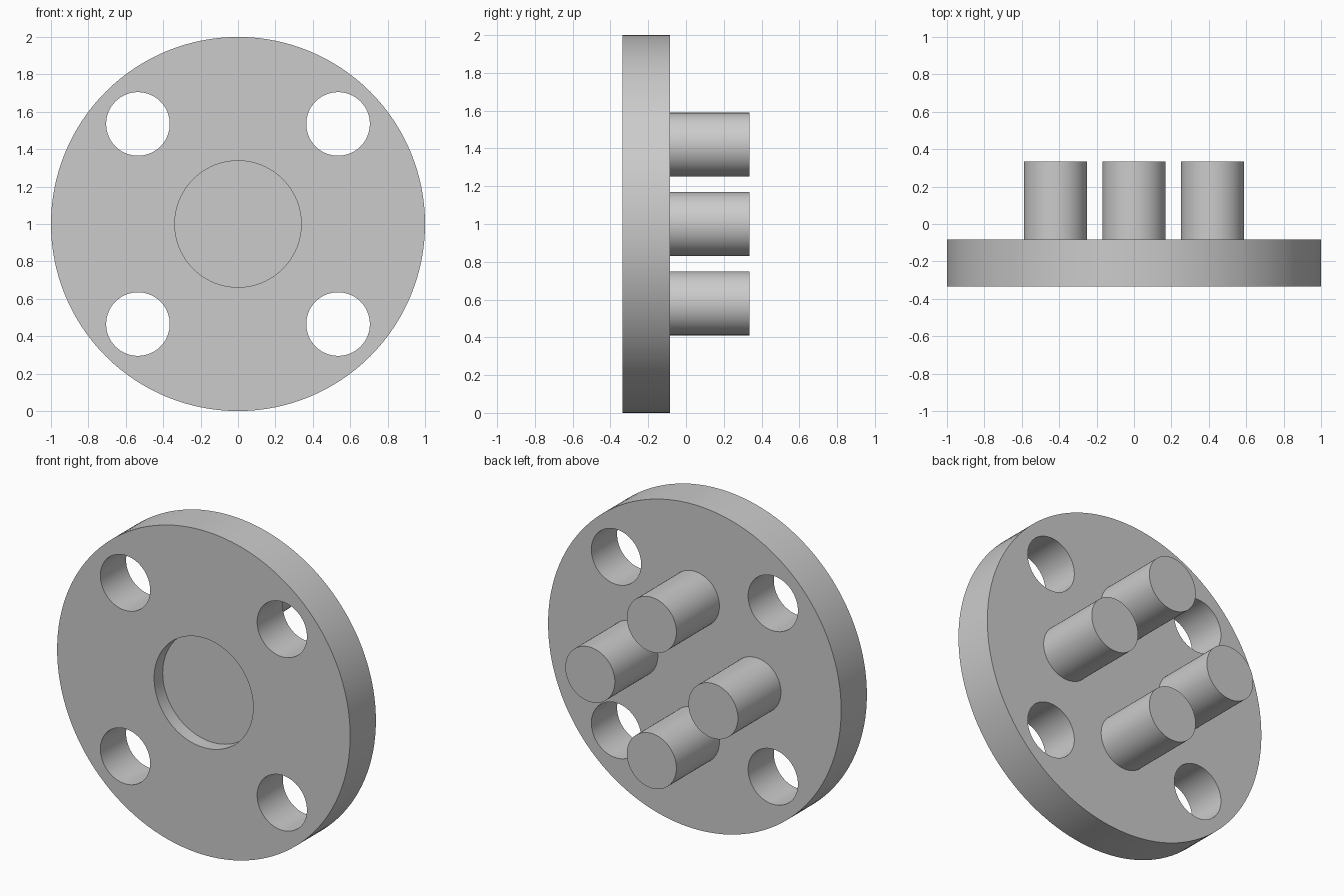
import bpy
import math

cube = bpy.data.objects.get("Cube")
if cube:
    bpy.data.objects.remove(cube, do_unlink=True)

FRONT, BACK, PEG_END = -0.335, -0.084, 0.335   # depths along y
CENTRE_Z = 1.0
HOLE = 0.535       # bolt hole offset in x and z
PEG = 0.42         # peg distance from the centre
RECESS = 0.084     # depth of the front recess

grey = bpy.data.materials.new("light_grey")
grey.use_nodes = True
colour = (0.6, 0.6, 0.6, 1.0)
grey.diffuse_color = colour
grey.node_tree.nodes["Principled BSDF"].inputs["Base Color"].default_value = colour


def cylinder(name, x, z, radius, y0, y1, sides=64):
    """Cylinder lying along y between y0 and y1."""
    bpy.ops.mesh.primitive_cylinder_add(
        vertices=sides, radius=radius, depth=y1 - y0,
        location=(x, (y0 + y1) / 2, CENTRE_Z + z), rotation=(math.pi / 2, 0, 0))
    obj = bpy.context.object
    obj.name = name
    obj.data.materials.append(grey)
    return obj


def smooth(obj):
    bpy.ops.object.select_all(action='DESELECT')
    obj.select_set(True)
    bpy.context.view_layer.objects.active = obj
    bpy.ops.object.shade_smooth_by_angle(angle=math.radians(30))


def cut(target, cutter):
    """Subtract the cutter from the target, then discard it."""
    cutter.hide_render = True
    mod = target.modifiers.new("cut", 'BOOLEAN')
    mod.operation = 'DIFFERENCE'
    mod.solver = 'EXACT'
    mod.object = cutter
    bpy.context.view_layer.objects.active = target
    bpy.ops.object.modifier_apply(modifier=mod.name)
    bpy.data.objects.remove(cutter, do_unlink=True)


# Round plate with four through holes and a shallow central recess
plate = cylinder("flange_plate", 0, 0, 1.0, FRONT, BACK, 128)
for sx in (-1, 1):
    for sz in (-1, 1):
        cut(plate, cylinder("hole_cutter", sx * HOLE, sz * HOLE, 0.17,
                            FRONT - 0.1, BACK + 0.1))
cut(plate, cylinder("recess_cutter", 0, 0, 0.338, FRONT - 0.1, FRONT + RECESS, 96))
smooth(plate)

# Four pegs on the back, in a cross
pegs = {"left_peg": (1, 0), "right_peg": (-1, 0), "top_peg": (0, 1), "bottom_peg": (0, -1)}
for name, (dx, dz) in pegs.items():
    smooth(cylinder(name, dx * PEG, dz * PEG, 0.169, BACK, PEG_END))
